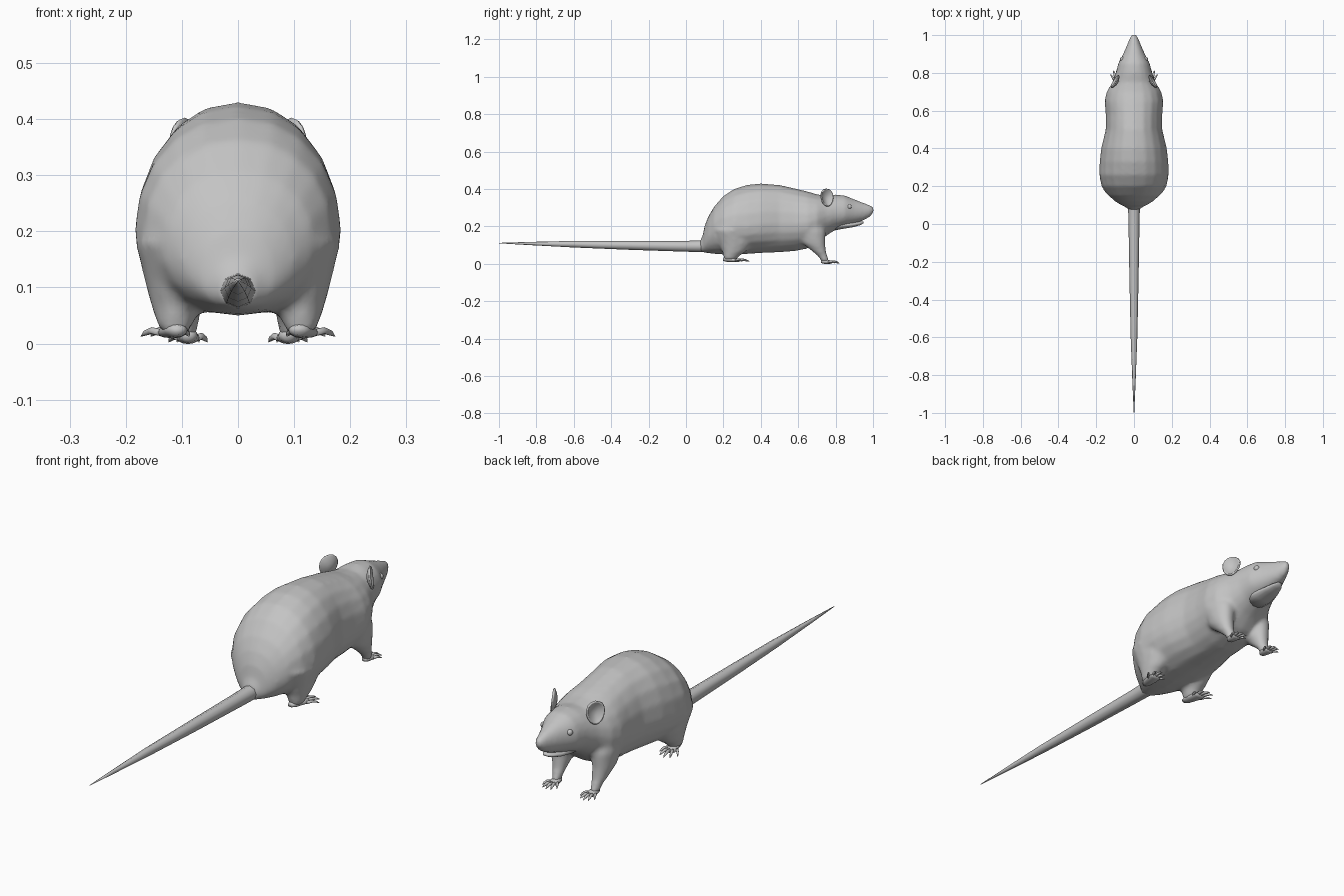
import bpy, bmesh, math
from mathutils import Vector

fur = bpy.data.materials.new("grey_fur")
fur.diffuse_color = (0.55, 0.55, 0.55, 1)


def loft(bm, rings, axis, n=16, side=1, power=1.0):
    """Skin rings of (centre x, y, z, radius a, radius b up, radius b down)."""
    rows = []
    for x, y, z, ra, up, down in rings:
        row = []
        for i in range(n):
            t = 2 * math.pi * i / n
            c, s = math.cos(t), math.sin(t)
            c = math.copysign(abs(c) ** power, c)
            b = s * (up if s > 0 else down)
            p = (x + ra * c, y, z + b) if axis == 'y' else (x + ra * c, y + b, z)
            row.append(bm.verts.new((p[0] * side, p[1], p[2])))
        rows.append(row)
    for r0, r1 in zip(rows, rows[1:]):
        for i in range(n):
            j = (i + 1) % n
            bm.faces.new((r0[i], r0[j], r1[j], r1[i]))
    for row in (rows[0], rows[-1]):
        bm.faces.new(row)


def finish(bm, name, mirror=False):
    bmesh.ops.recalc_face_normals(bm, faces=bm.faces)
    for f in bm.faces:
        f.smooth = True
    me = bpy.data.meshes.new(name)
    bm.to_mesh(me)
    bm.free()
    me.materials.append(fur)
    ob = bpy.data.objects.new(name, me)
    bpy.context.collection.objects.link(ob)
    if mirror:
        ob.modifiers.new("mirror", 'MIRROR')
    return ob


def round_ring(x, y, z, a, b):
    return (x, y, z, a, b, b)


# Torso and head: y, half width, bottom, widest height, top
profile = [
    (0.075, 0.028, 0.064, 0.093, 0.122), (0.09, 0.045, 0.062, 0.10, 0.155),
    (0.10, 0.068, 0.060, 0.12, 0.205), (0.12, 0.10, 0.057, 0.15, 0.255),
    (0.15, 0.135, 0.053, 0.18, 0.305), (0.20, 0.167, 0.050, 0.20, 0.363),
    (0.26, 0.184, 0.050, 0.20, 0.402), (0.33, 0.182, 0.053, 0.20, 0.423),
    (0.40, 0.174, 0.058, 0.21, 0.430), (0.50, 0.150, 0.062, 0.215, 0.422),
    (0.58, 0.150, 0.068, 0.215, 0.404), (0.65, 0.156, 0.082, 0.22, 0.387),
    (0.70, 0.145, 0.105, 0.235, 0.372), (0.75, 0.115, 0.150, 0.255, 0.364),
    (0.80, 0.096, 0.182, 0.27, 0.370), (0.85, 0.084, 0.200, 0.275, 0.366),
    (0.90, 0.058, 0.215, 0.275, 0.345), (0.95, 0.036, 0.232, 0.277, 0.326),
    (0.985, 0.022, 0.252, 0.283, 0.313), (1.004, 0.010, 0.275, 0.289, 0.303)]
bm = bmesh.new()
loft(bm, [(0, y, m, w, t - m, m - b) for y, w, b, m, t in profile], 'y', 20, power=0.92)

# Legs and brows are fused with the torso
hind = [(0.085, 0.25, 0.23, 0.07, 0.09, 0.09), (0.100, 0.25, 0.18, 0.083, 0.12, 0.11),
        (0.106, 0.26, 0.11, 0.060, 0.10, 0.085), (0.110, 0.25, 0.065, 0.044, 0.07, 0.055),
        (0.112, 0.238, 0.04, 0.034, 0.045, 0.038), (0.112, 0.232, 0.02, 0.025, 0.035, 0.03)]
fore = [(0.085, 0.66, 0.24, 0.055, 0.07, 0.07), (0.095, 0.67, 0.17, 0.052, 0.078, 0.08),
        (0.096, 0.69, 0.11, 0.042, 0.055, 0.07), (0.094, 0.717, 0.065, 0.030, 0.032, 0.04),
        (0.091, 0.737, 0.035, 0.021, 0.022, 0.026), (0.090, 0.745, 0.010, 0.020, 0.022, 0.022)]
brow = [(0.045, 0.835, 0.318, 0.016, 0.012, 0.012), (0.049, 0.86, 0.318, 0.020, 0.016, 0.016),
        (0.040, 0.895, 0.315, 0.012, 0.010, 0.010)]
for side in (-1, 1):
    loft(bm, hind, 'z', 14, side)
    loft(bm, fore, 'z', 14, side)
    loft(bm, brow, 'y', 10, side)
body = finish(bm, "body")
rm = body.modifiers.new("fuse", 'REMESH')
rm.mode = 'VOXEL'
rm.voxel_size = 0.010
rm.use_smooth_shade = True
sm = body.modifiers.new("soften", 'SMOOTH')
sm.factor = 0.5
sm.iterations = 5

# Tail
bm = bmesh.new()
loft(bm, [round_ring(0, y, z, r, r) for y, z, r in
          [(0.13, 0.095, 0.034), (0.08, 0.094, 0.031), (0.0, 0.094, 0.029),
           (-0.3, 0.099, 0.024), (-0.6, 0.105, 0.0175), (-0.85, 0.109, 0.008),
           (-1.0, 0.111, 0.0012)]], 'y', 8)
finish(bm, "tail")

# Lower jaw, leaving a mouth crease below the muzzle
bm = bmesh.new()
loft(bm, [round_ring(0, y, z, w, h) for y, z, w, h in
          [(0.78, 0.205, 0.050, 0.030), (0.84, 0.206, 0.050, 0.019), (0.89, 0.209, 0.040, 0.014),
           (0.93, 0.216, 0.026, 0.010), (0.95, 0.222, 0.012, 0.005)]], 'y', 14)
finish(bm, "lower_jaw")

# Eyes
bm = bmesh.new()
bmesh.ops.create_uvsphere(bm, u_segments=12, v_segments=8, radius=0.013)
bmesh.ops.translate(bm, verts=bm.verts, vec=(0.061, 0.873, 0.305))
finish(bm, "eye", True)

# Ears: cupped ovals facing outward and forward
bm = bmesh.new()
normal = Vector((0.85, 0.5, 0.12)).normalized()
across = normal.cross(Vector((0, 0, 1))).normalized()
up = across.cross(normal)
centre = Vector((0.094, 0.750, 0.353))
middle = bm.verts.new(centre - normal * 0.006)
prev, n = None, 16
for k in (0.35, 0.7, 0.9, 1.0):
    row = []
    for i in range(n):
        t = 2 * math.pi * i / n
        wide = 0.038 * (1 + 0.15 * math.sin(t))
        row.append(bm.verts.new(centre + across * (wide * k * math.cos(t))
                                + up * (0.047 * k * math.sin(t))
                                + normal * (0.016 * k * k - 0.006)))
    for i in range(n):
        j = (i + 1) % n
        bm.faces.new((prev[i], prev[j], row[j], row[i]) if prev else (middle, row[j], row[i]))
    prev = row
ear = finish(bm, "ear", True)
so = ear.modifiers.new("thickness", 'SOLIDIFY')
so.thickness = 0.007
so.offset = 0


def foot(name, x, y, z, palm, toe, width, turn):
    """Flat paw with five tapered toes fanned around its outward turn."""
    bm = bmesh.new()
    slope = math.tan(turn)
    loft(bm, [round_ring(x + d * palm * slope, y + d * palm, z + h, width * w, t) for d, w, t, h in
              [(0, 0.45, 0.008, 0.006), (0.2, 0.8, 0.013, 0.006), (0.6, 0.95, 0.012, 0.003),
               (0.9, 1.0, 0.009, 0.001), (1.05, 0.8, 0.005, 0)]], 'y', 12)
    for i in range(5):
        s = (i - 2) / 2
        bx = x + palm * slope + s * width * 0.75
        by = y + palm * (0.9 - 0.2 * s * s)
        ln = toe * (1.1 - 0.35 * s * s)
        dx = math.tan(turn + 0.5 * s) * ln
        loft(bm, [round_ring(bx + dx * d, by + ln * d, z + h, r, r * 0.95) for d, r, h in
                  [(0, 0.0065, 0.002), (0.4, 0.0065, 0.005), (0.75, 0.005, 0.001),
                   (1.0, 0.001, -0.005)]], 'y', 8)
    finish(bm, name, True)


foot("hind_foot", 0.108, 0.198, 0.018, 0.09, 0.055, 0.026, 0.15)
foot("front_foot", 0.089, 0.722, 0.008, 0.055, 0.045, 0.021, 0.0)
